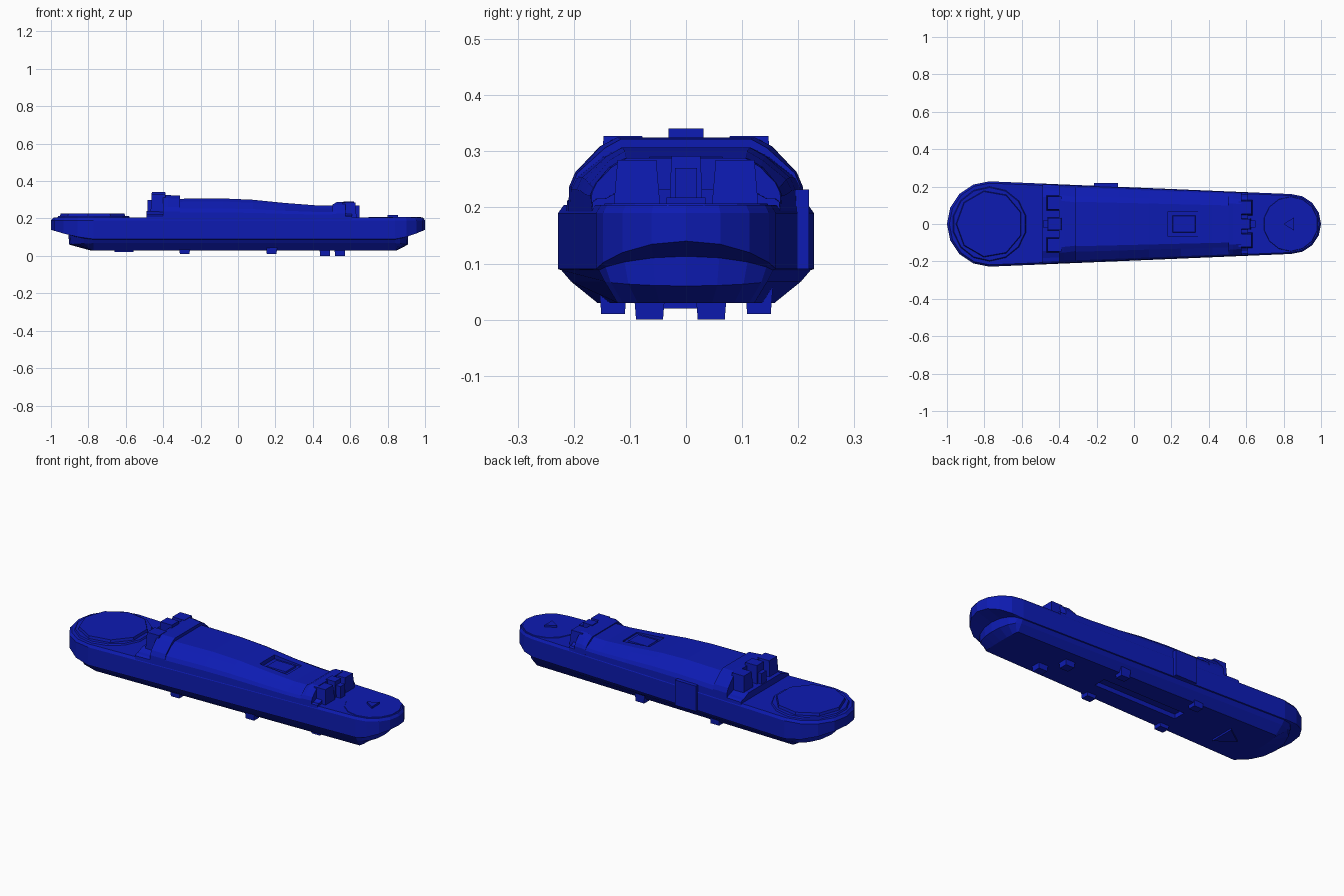
import bpy, bmesh
from math import pi, cos, sin

if "Cube" in bpy.data.objects:
    bpy.data.objects.remove(bpy.data.objects["Cube"])

mat = bpy.data.materials.new("blue")
mat.diffuse_color = (0.004, 0.011, 0.45, 1)
mat.use_nodes = True
mat.node_tree.nodes["Principled BSDF"].inputs["Base Color"].default_value = mat.diffuse_color

LX, RX, LW, RW = -0.772, 0.84, 0.228, 0.16   # end centres and half widths


def finish(name, bm):
    bmesh.ops.recalc_face_normals(bm, faces=bm.faces)
    me = bpy.data.meshes.new(name)
    bm.to_mesh(me)
    bm.free()
    me.materials.append(mat)
    ob = bpy.data.objects.new(name, me)
    bpy.context.collection.objects.link(ob)
    return ob


def loft(name, rings):
    bm = bmesh.new()
    vs = [[bm.verts.new(p) for p in r] for r in rings]
    n = len(vs[0])
    for a, b in zip(vs, vs[1:]):
        for i in range(n):
            j = (i + 1) % n
            bm.faces.new((a[i], a[j], b[j], b[i]))
    bm.faces.new(vs[0])
    bm.faces.new(vs[-1][::-1])
    return finish(name, bm)


def box(name, x0, x1, y0, y1, z0, z1, taper=0.0):
    def ring(z, t):
        return [(x0 + t, y0 + t, z), (x1 - t, y0 + t, z), (x1 - t, y1 - t, z), (x0 + t, y1 - t, z)]
    return loft(name, [ring(z0, 0), ring(z1, taper)])


def disc(name, cx, levels, n):
    return loft(name, [[(cx + r * cos(2 * pi * (i + .5) / n), r * sin(2 * pi * (i + .5) / n), z)
                        for i in range(n)] for r, z in levels])


def cut(ob, cutter):
    cutter.hide_render = True
    cutter.hide_viewport = True
    m = ob.modifiers.new("recess", 'BOOLEAN')
    m.operation = 'DIFFERENCE'
    m.solver = 'EXACT'
    m.object = cutter


def outline(l_rx, l_w, r_rx, r_w, z, lift=0.0, seg=8):
    """Tapered capsule ring; lift raises its tips."""
    pts = []
    for cx, rx, w, a0 in ((RX, r_rx, r_w, -pi / 2), (LX, l_rx, l_w, pi / 2)):
        for i in range(seg + 1):
            a = a0 + pi * i / seg
            pts.append((cx + rx * cos(a), w * sin(a), z + lift * abs(cos(a)) ** 1.5))
    return pts


def half_width(x):
    return LW + (RW - LW) * (x - LX) / (RX - LX)


def section(x, top, wide=0.72):
    """Faceted arch cross-section across the body."""
    w, h = half_width(x) * 0.99, top - 0.2
    half = [(w, 0.19), (w * 0.99, 0.2 + h * 0.3), (w * 0.94, 0.2 + h * 0.5),
            (w * wide, top - 0.016), (w * wide * 0.8, top)]
    return [(x, y, z) for y, z in half] + [(x, -y, z) for y, z in half[::-1]]


# Main hull: upper shell with overhanging lips, stepping in to the lower hull
hull = loft("hull", [
    outline(0.215, 0.218, 0.15, 0.152, 0.204),
    outline(0.228, LW, 0.16, RW, 0.19),
    outline(0.228, LW, 0.16, RW, 0.09, 0.05),
    outline(0.135, 0.222, 0.07, 0.155, 0.088, 0.025),
    outline(0.130, 0.205, 0.068, 0.145, 0.068, -0.008),
    outline(0.02, 0.158, 0.01, 0.122, 0.03)])
cut(hull, box("underside_slot_cutter", -0.29, 0.22, -0.035, 0.035, -0.02, 0.055))

# Raised spine
spine = loft("spine", [section(x, t) for x, t in (
    (-0.36, 0.305), (-0.08, 0.307), (0.08, 0.300), (0.25, 0.283), (0.42, 0.270), (0.54, 0.270))])
cut(spine, box("hatch_cutter", 0.18, 0.35, -0.065, 0.065, 0.268, 0.33))
box("hatch_plate", 0.20, 0.335, -0.052, 0.052, 0.25, 0.276, 0.008)

# Low steps at both ends of the spine
loft("rear_step", [section(-0.49, 0.24, 0.85), section(-0.33, 0.24, 0.85)])
loft("front_step", [section(0.50, 0.232, 0.85), section(0.61, 0.232, 0.85)])

# Collars with pads and centre lugs
loft("rear_collar", [section(-0.40, 0.325, 0.73), section(-0.375, 0.325, 0.73), section(-0.31, 0.322, 0.70)])
loft("front_collar", [section(0.505, 0.275, 0.80), section(0.53, 0.288, 0.80), section(0.575, 0.288, 0.78)])
for s, side in ((1, "left"), (-1, "right")):
    y = sorted((s * 0.07, s * 0.155))
    box("rear_pad_" + side, -0.47, -0.38, y[0], y[1], 0.19, 0.327, 0.008)
    y = sorted((s * 0.045, s * 0.13))
    box("front_pad_" + side, 0.55, 0.635, y[0], y[1], 0.19, 0.285, 0.008)
box("rear_lug", -0.465, -0.385, -0.035, 0.035, 0.19, 0.341, 0.004)
box("rear_lug_tip", -0.485, -0.44, -0.022, 0.022, 0.19, 0.30)
box("front_lug", 0.56, 0.625, -0.03, 0.03, 0.19, 0.292, 0.004)
box("front_lug_tip", 0.61, 0.65, -0.02, 0.02, 0.19, 0.27)

# Round covers on the end decks
disc("large_cover_rim", LX, [(0.205, 0.195), (0.195, 0.212)], 14)
disc("large_cover", LX, [(0.182, 0.205), (0.176, 0.226)], 9)
disc("small_cover", 0.838, [(0.152, 0.195), (0.145, 0.207)], 14)
loft("pointer", [[(0.80, 0, z), (0.855, 0.035, z), (0.855, -0.035, z)] for z in (0.2, 0.218)])

# Side panel on the back
box("side_panel", -0.215, -0.085, 0.17, 0.219, 0.09, 0.232)

# Feet along the underside
for x in (-0.285, 0.18):
    for s in (-1, 1):
        y = sorted((s * 0.105, s * 0.155))
        box("edge_foot", x - 0.03, x + 0.03, y[0], y[1], 0.06, 0.010, 0.004)
for x, y in ((0.465, 0.045), (0.545, -0.065)):
    box("inner_foot", x - 0.03, x + 0.03, y - 0.028, y + 0.028, 0.05, 0.0, 0.004)
loft("underside_plate", [[(-0.66, 0, z), (-0.56, 0.07, z), (-0.56, -0.07, z)] for z in (0.05, 0.02)])
